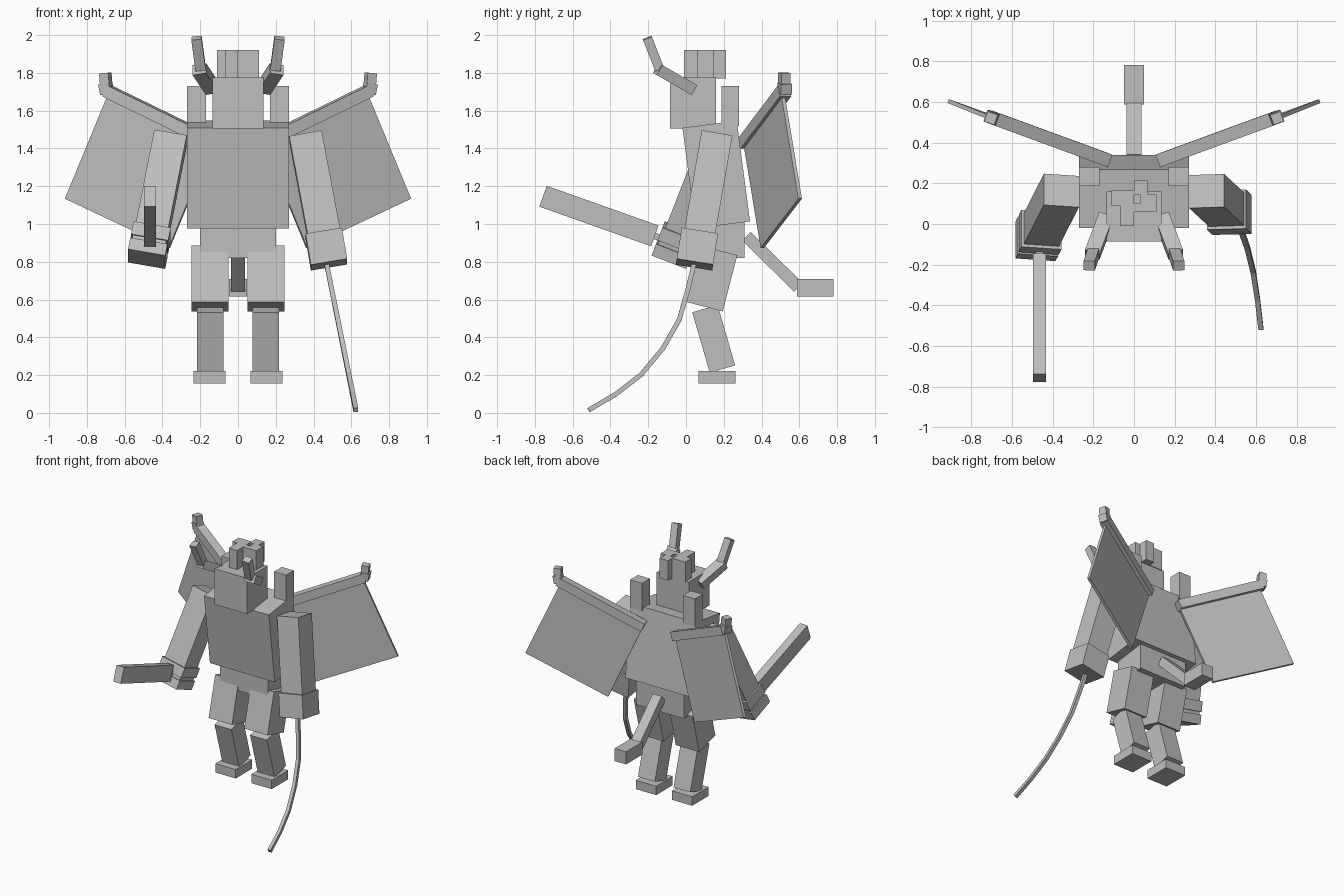
import bpy, bmesh
from mathutils import Vector, Matrix

if "Cube" in bpy.data.objects:
    bpy.data.objects.remove(bpy.data.objects["Cube"])

grey = bpy.data.materials.new("stone grey")
grey.diffuse_color = (0.52, 0.52, 0.52, 1)
grey.use_nodes = True
grey.node_tree.nodes["Principled BSDF"].inputs["Base Color"].default_value = grey.diffuse_color


def finish(name, bm):
    bmesh.ops.recalc_face_normals(bm, faces=bm.faces[:])
    me = bpy.data.meshes.new(name)
    bm.to_mesh(me)
    bm.free()
    me.materials.append(grey)
    ob = bpy.data.objects.new(name, me)
    bpy.context.collection.objects.link(ob)
    return ob


def rod(name, a, b, w, d, hint=(1, 0, 0)):
    """Box from point a to point b; w is its width along hint, d its depth."""
    a, b = Vector(a), Vector(b)
    z = (b - a).normalized()
    h = Vector(hint)
    x = (h - z * h.dot(z)).normalized()
    y = z.cross(x)
    m = Matrix((x, y, z)).transposed().to_4x4()
    m.translation = (a + b) / 2
    bm = bmesh.new()
    bmesh.ops.create_cube(bm, size=1,
                          matrix=m @ Matrix.Diagonal((w, d, (b - a).length, 1)))
    return finish(name, bm)


def block(name, x0, x1, y0, y1, z0, z1):
    """Upright box from its limits."""
    cx, cy = (x0 + x1) / 2, (y0 + y1) / 2
    return rod(name, (cx, cy, z0), (cx, cy, z1), x1 - x0, y1 - y0)


# Body and head
rod("torso", (0, 0.195, 0.995), (0, 0.125, 1.528), 0.54, 0.29)
block("pelvis", -0.2, 0.2, 0.07, 0.31, 0.82, 1.01)
block("head", -0.135, 0.135, -0.085, 0.16, 1.505, 1.775)

# Crown of small upright columns
crown = [(0.0, 0.07, 0.145, 0.213), (0.03, 0.11, 0.06, 0.145),
         (-0.11, 0.0, 0.09, 0.165), (-0.07, 0.0, -0.01, 0.09),
         (0.0, 0.03, 0.06, 0.1)]
for i, c in enumerate(crown):
    block(f"crown_column_{i + 1}", *c, 1.77, 1.92)

# Tail
rod("tail_base", (0, 0.32, 0.935), (0, 0.595, 0.665), 0.075, 0.065)
block("tail_tip", -0.048, 0.048, 0.587, 0.782, 0.615, 0.71)

for s, side in ((1, "left"), (-1, "right")):
    def p(x, y, z):
        return Vector((x * s, y, z))

    # Horns
    rod(f"{side}_horn_base", p(0.135, 0.035, 1.715), p(0.205, -0.15, 1.82), 0.075, 0.06)
    rod(f"{side}_horn_tip", p(0.198, -0.14, 1.82), p(0.22, -0.205, 1.985), 0.055, 0.05)

    # Shoulder posts
    xs = sorted((0.17 * s, 0.27 * s))
    block(f"{side}_shoulder_post", *xs, 0.187, 0.28, 1.52, 1.73)

    # Legs
    rod(f"{side}_thigh", p(0.148, 0.0975, 0.5625), p(0.148, 0.175, 0.86), 0.195, 0.2)
    rod(f"{side}_calf", p(0.148, 0.193, 0.232), p(0.148, 0.1, 0.552), 0.14, 0.14)
    xs = sorted((0.065 * s, 0.235 * s))
    block(f"{side}_foot", *xs, 0.066, 0.262, 0.155, 0.222)

    # Wings: a bar, a thin square panel hanging from it, and a claw
    down = p(0.225, 0.09, -0.535)
    inner, outer = p(0.14, 0.315, 1.41), p(0.69, 0.515, 1.67)
    rod(f"{side}_wing_panel", (inner + inner + down) / 2,
        (outer + outer + down) / 2, down.length, 0.02, down)
    rod(f"{side}_wing_bar", p(0.13, 0.315, 1.43), p(0.695, 0.522, 1.705), 0.065, 0.065, down)
    rod(f"{side}_claw_base", p(0.692, 0.522, 1.69), p(0.703, 0.522, 1.745), 0.06, 0.06, (1, 0.36 * s, 0))
    rod(f"{side}_claw_tip", p(0.698, 0.52, 1.74), p(0.703, 0.52, 1.8), 0.052, 0.052, (1, 0.36 * s, 0))

# Arm holding the whip
rod("left_arm", (0.357, 0.162, 1.467), (0.456, 0.07, 0.94), 0.175, 0.165)
rod("left_fist", (0.454, 0.071, 0.95), (0.482, 0.045, 0.785), 0.195, 0.195)

# Arm reaching forward, with a fist split around the grip
top, end = Vector((-0.357, 0.165, 1.455)), Vector((-0.484, -0.085, 0.815))
rod("right_arm", top, top.lerp(end, 0.79), 0.175, 0.165)
rod("right_fist_upper", top.lerp(end, 0.77), top.lerp(end, 0.875), 0.2, 0.195)
rod("right_fist_core", top.lerp(end, 0.87), top.lerp(end, 0.91), 0.18, 0.175)
rod("right_fist_lower", top.lerp(end, 0.905), end, 0.2, 0.195)

# Sword
rod("sword_grip", (-0.465, -0.02, 0.885), (-0.465, -0.17, 0.938), 0.04, 0.035)
rod("sword_blade", (-0.465, -0.165, 0.937), (-0.465, -0.757, 1.147), 0.063, 0.117)

# Whip: square section swept along a curved path
path = [(0.045, 0.8), (0.01, 0.655), (-0.035, 0.495), (-0.12, 0.345),
        (-0.235, 0.205), (-0.37, 0.1), (-0.515, 0.015)]
pts = [Vector((0.627 - 0.2 * z, y, z)) for y, z in path]
bm = bmesh.new()
rings = []
for i, pt in enumerate(pts):
    t = (pts[min(i + 1, len(pts) - 1)] - pts[max(i - 1, 0)]).normalized()
    u = (Vector((1, 0, 0)) - t * t.x).normalized()
    v = t.cross(u)
    rings.append([bm.verts.new(pt + 0.0125 * (a * u + b * v))
                  for a, b in ((-1, -1), (1, -1), (1, 1), (-1, 1))])
for r, q in zip(rings, rings[1:]):
    for k in range(4):
        bm.faces.new((r[k], r[(k + 1) % 4], q[(k + 1) % 4], q[k]))
bm.faces.new(rings[0])
bm.faces.new(rings[-1])
finish("whip", bm)
